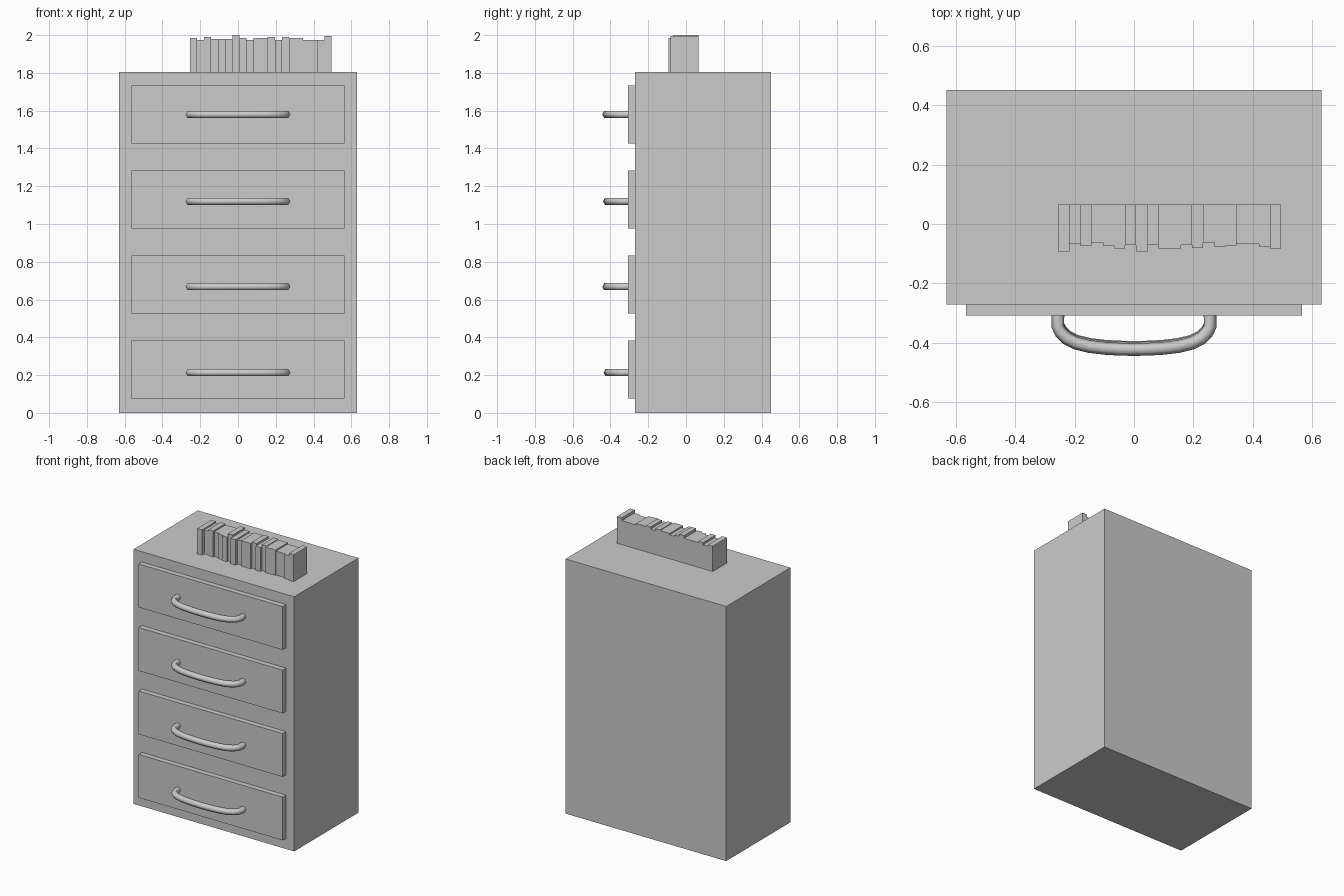
import bpy, bmesh, math
from mathutils import Vector

if "Cube" in bpy.data.objects:
    bpy.data.objects.remove(bpy.data.objects["Cube"])


def box(name, x0, x1, y0, y1, z0, z1):
    bm = bmesh.new()
    bmesh.ops.create_cube(bm, size=1)
    for v in bm.verts:
        v.co = ((x0 + x1) / 2 + v.co.x * (x1 - x0),
                (y0 + y1) / 2 + v.co.y * (y1 - y0),
                (z0 + z1) / 2 + v.co.z * (z1 - z0))
    me = bpy.data.meshes.new(name)
    bm.to_mesh(me)
    bm.free()
    ob = bpy.data.objects.new(name, me)
    bpy.context.collection.objects.link(ob)
    return ob


def handle(name, z, dy):
    # bowed path: straight roots, rounded shoulders, shallow front arc
    half = [(-0.256, -0.305), (-0.256, -0.345), (-0.247, -0.364), (-0.228, -0.384),
            (-0.195, -0.401), (-0.15, -0.412), (-0.10, -0.418), (-0.05, -0.421)]
    pts = half + [(0, -0.422)] + [(-x, y) for x, y in reversed(half)]
    path = [Vector((x, y + dy, z)) for x, y in pts]
    sides, r = 6, 0.0215
    bm = bmesh.new()
    rings = []
    for i, p in enumerate(path):
        if i in (0, len(path) - 1):
            t = Vector((0, 1, 0))
            if i == 0:
                t = -t
        else:
            t = (path[i + 1] - path[i - 1]).normalized()
        n = Vector((-t.y, t.x, 0))
        rings.append([bm.verts.new(p + r * (math.cos(a) * n + math.sin(a) * Vector((0, 0, 1))))
                      for a in (2 * math.pi * k / sides for k in range(sides))])
    for a, b in zip(rings, rings[1:]):
        for k in range(sides):
            bm.faces.new((a[k], a[(k + 1) % sides], b[(k + 1) % sides], b[k]))
    bm.faces.new(rings[0])
    bm.faces.new(rings[-1])
    bmesh.ops.recalc_face_normals(bm, faces=bm.faces)
    for f in bm.faces:
        f.smooth = len(f.verts) == 4
    me = bpy.data.meshes.new(name)
    bm.to_mesh(me)
    bm.free()
    bpy.context.collection.objects.link(bpy.data.objects.new(name, me))


# cabinet body
box("cabinet", -0.63, 0.63, -0.27, 0.45, 0, 1.805)

# drawer fronts and their handles
drawers = [(0.075, 0.213, 0.007), (0.525, 0.668, 0), (0.975, 1.12, 0.004), (1.425, 1.58, 0)]
for i, (z, hz, dy) in enumerate(drawers, 1):
    box(f"drawer_front_{i}", -0.565, 0.565, -0.307, -0.265, z, z + 0.307)
    handle(f"drawer_handle_{i}", hz, dy)

# row of books: (spine y, top z)
books = [(-.093, 1.985), (-.067, 1.975), (-.074, 1.99), (-.062, 1.98), (-.073, 1.98),
         (-.083, 1.98), (-.07, 2.0), (-.093, 1.985), (-.07, 1.975), (-.083, 1.985),
         (-.083, 1.985), (-.07, 1.99), (-.08, 1.975), (-.063, 1.99), (-.077, 1.985),
         (-.073, 1.985), (-.067, 1.975), (-.067, 1.975), (-.077, 1.975), (-.083, 1.995)]
w = 0.75 / len(books)
for i, (y, top) in enumerate(books):
    x = -0.255 + i * w
    box(f"book_{i + 1}", x, x + w, y, 0.065, 1.805, top)
